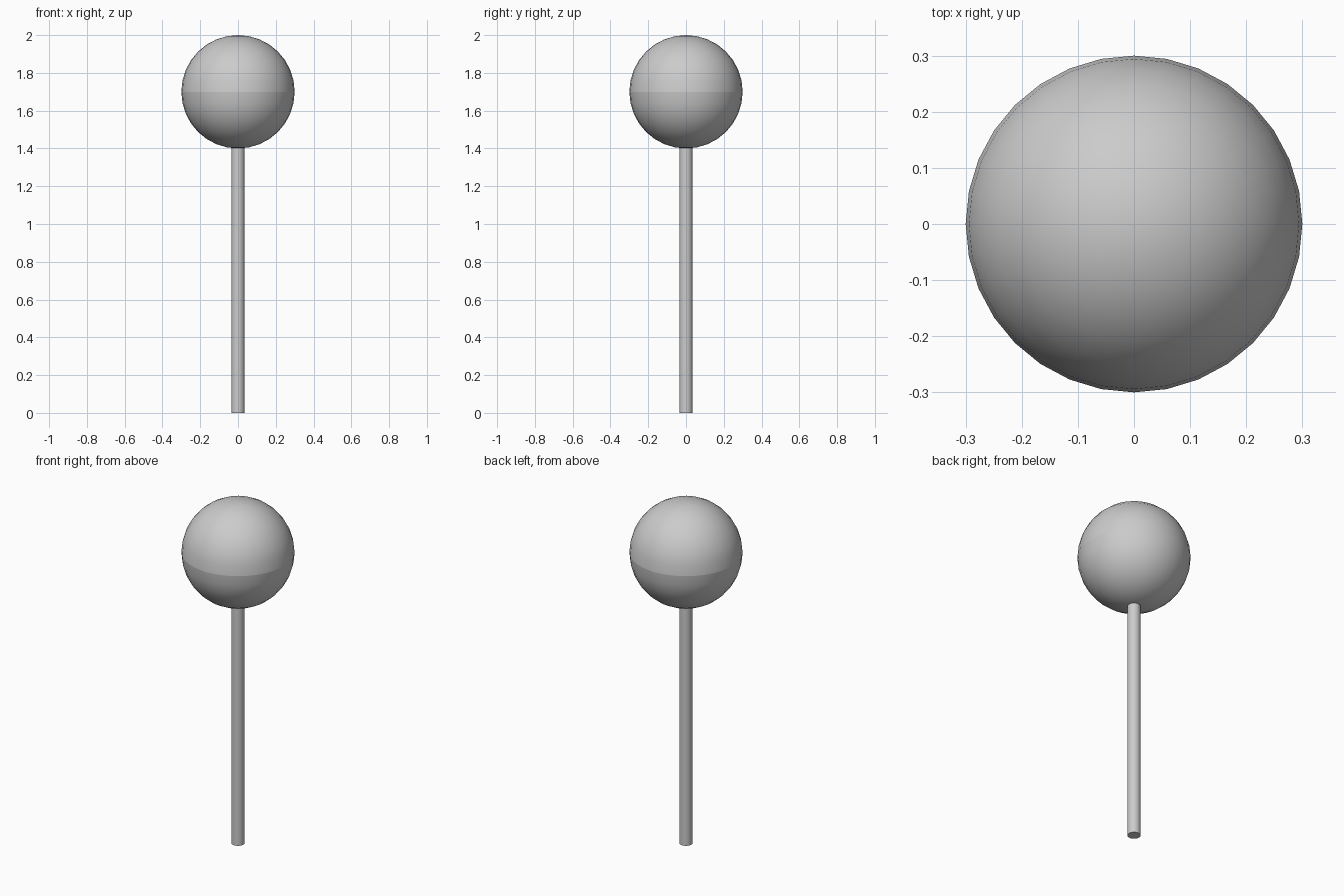
import bpy, bmesh
from mathutils import Matrix

if "Cube" in bpy.data.objects:
    bpy.data.objects.remove(bpy.data.objects["Cube"])


def finish(bm, name):
    mesh = bpy.data.meshes.new(name)
    bm.to_mesh(mesh)
    bm.free()
    obj = bpy.data.objects.new(name, mesh)
    bpy.context.collection.objects.link(obj)
    return obj


# Round head made of two smooth hemispheres that meet in an equator seam
bm = bmesh.new()
bmesh.ops.create_uvsphere(bm, u_segments=32, v_segments=16, radius=0.3,
                          matrix=Matrix.Translation((0, 0, 1.7)))
seam = [e for e in bm.edges if all(abs(v.co.z - 1.7) < 1e-4 for v in e.verts)]
bmesh.ops.split_edges(bm, edges=seam)
for f in bm.faces:
    f.smooth = True
finish(bm, "head")

# Straight stick with flat ends
bm = bmesh.new()
bmesh.ops.create_cone(bm, cap_ends=True, segments=32, radius1=0.035,
                      radius2=0.035, depth=1.402,
                      matrix=Matrix.Translation((0, 0, 0.701)))
for f in bm.faces:
    f.smooth = len(f.verts) == 4
for e in bm.edges:
    if any(len(f.verts) > 4 for f in e.link_faces):
        e.smooth = False
finish(bm, "stick")
